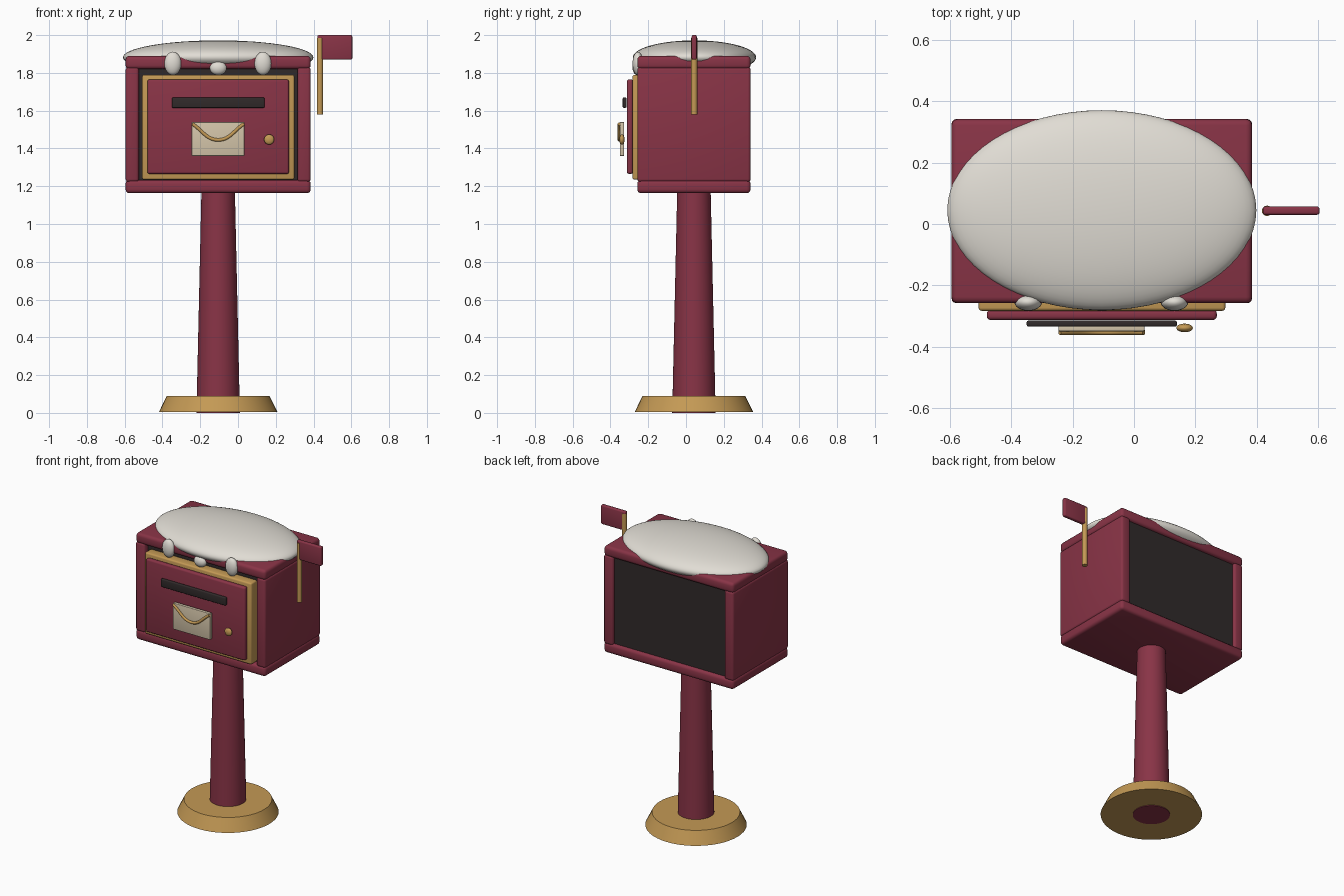
import bpy
import math
from mathutils import Vector

cube = bpy.data.objects.get("Cube")
if cube:
    bpy.data.objects.remove(cube, do_unlink=True)

CX, CY = -0.105, 0.042  # axis of post and box


def material(name, rgb):
    m = bpy.data.materials.new(name)
    m.use_nodes = True
    m.diffuse_color = (*rgb, 1)
    bsdf = m.node_tree.nodes["Principled BSDF"]
    bsdf.inputs["Base Color"].default_value = (*rgb, 1)
    bsdf.inputs["Roughness"].default_value = 0.6
    return m


RED = material("dark_red", (0.25, 0.034, 0.062))
GOLD = material("brass", (0.55, 0.32, 0.09))
SNOW = material("snow_white", (0.75, 0.72, 0.66))
CREAM = material("envelope_cream", (0.66, 0.56, 0.4))
DARK = material("near_black", (0.03, 0.023, 0.023))


def finish(name, mat):
    ob = bpy.context.object
    ob.name = name
    ob.data.materials.append(mat)
    return ob


def box(name, mat, x, y, z, bevel=0.0):
    """Rounded box given its (min, max) on each axis."""
    lo, hi = Vector((x[0], y[0], z[0])), Vector((x[1], y[1], z[1]))
    bpy.ops.mesh.primitive_cube_add(size=1, location=(lo + hi) / 2)
    ob = finish(name, mat)
    ob.scale = hi - lo
    bpy.ops.object.transform_apply(location=False, rotation=False, scale=True)
    if bevel:
        mod = ob.modifiers.new("Bevel", "BEVEL")
        mod.width = bevel
        mod.segments = 3
        bpy.ops.object.modifier_apply(modifier=mod.name)
        bpy.ops.object.shade_smooth_by_angle(angle=math.radians(40))
    return ob


def cone(name, mat, r1, r2, z0, z1, x=CX, y=CY, sides=48):
    bpy.ops.mesh.primitive_cone_add(vertices=sides, radius1=r1, radius2=r2,
                                    depth=z1 - z0, location=(x, y, (z0 + z1) / 2))
    ob = finish(name, mat)
    bpy.ops.object.shade_smooth_by_angle(angle=math.radians(40))
    return ob


def ellipsoid(name, mat, centre, radii, segments=32):
    bpy.ops.mesh.primitive_uv_sphere_add(segments=segments, ring_count=segments // 2,
                                         radius=1, location=centre)
    ob = finish(name, mat)
    ob.scale = radii
    bpy.ops.object.transform_apply(location=False, rotation=False, scale=True)
    bpy.ops.object.shade_smooth()
    return ob


# Stand
cone("base", GOLD, 0.314, 0.272, 0.004, 0.09)
cone("post", RED, 0.115, 0.088, 0.0, 1.2)

# Box shell
left, right, front, back = -0.595, 0.385, -0.258, 0.342
wall = 0.07
bottom, top = 1.163, 1.89
box("box_floor", RED, (left, right), (front, back), (bottom, bottom + wall), 0.02)
box("box_roof", RED, (left, right), (front, back), (top - wall, top), 0.02)
for name, x in (("right_wall", left), ("left_wall", right - wall)):
    box(name, RED, (x, x + wall), (front, back),
        (bottom + wall - 0.01, top - wall + 0.01), 0.015)
box("box_inside", DARK, (left + wall - 0.01, right - wall + 0.01),
    (front + 0.04, back - 0.02), (bottom + wall - 0.01, top - wall + 0.01))

# Door and its fittings
box("door_frame", GOLD, (-0.507, 0.298), (-0.283, -0.215), (1.235, 1.79), 0.01)
box("door", RED, (-0.48, 0.27), (-0.313, -0.28), (1.265, 1.765), 0.012)
box("mail_slot", DARK, (-0.35, 0.14), (-0.335, -0.315), (1.615, 1.67), 0.006)
box("envelope", CREAM, (-0.246, 0.034), (-0.35, -0.328), (1.36, 1.54), 0.004)
ellipsoid("door_knob", GOLD, (0.165, -0.339, 1.447), (0.027, 0.014, 0.027), 24)

# Envelope flap edge
curve = bpy.data.curves.new("envelope_flap", "CURVE")
curve.dimensions = "3D"
curve.bevel_depth = 0.009
curve.bevel_resolution = 3
curve.use_fill_caps = True
spline = curve.splines.new("BEZIER")
spline.bezier_points.add(2)
for p, (dx, z) in zip(spline.bezier_points, ((-0.137, 1.53), (0, 1.445), (0.137, 1.53))):
    p.co = (CX + dx, -0.353, z)
    p.handle_left_type = p.handle_right_type = "AUTO"
flap = bpy.data.objects.new("envelope_flap", curve)
flap.data.materials.append(GOLD)
bpy.context.collection.objects.link(flap)

# Snow cap and drips
ellipsoid("snow_cap", SNOW, (CX, 0.045, 1.882), (0.504, 0.326, 0.09), 64)
for name, x, z, rz in (("right_drip", -0.345, 1.85, 0.062),
                       ("middle_drip", CX, 1.825, 0.037),
                       ("left_drip", 0.132, 1.85, 0.062)):
    ellipsoid(name, SNOW, (x, -0.255, z), (0.045, 0.028, rz), 24)

# Signal flag
cone("flag_pole", GOLD, 0.017, 0.017, 1.58, 1.985, 0.434, 0.043, 16)
box("flag", RED, (0.42, 0.605), (0.03, 0.057), (1.87, 2.0), 0.008)
